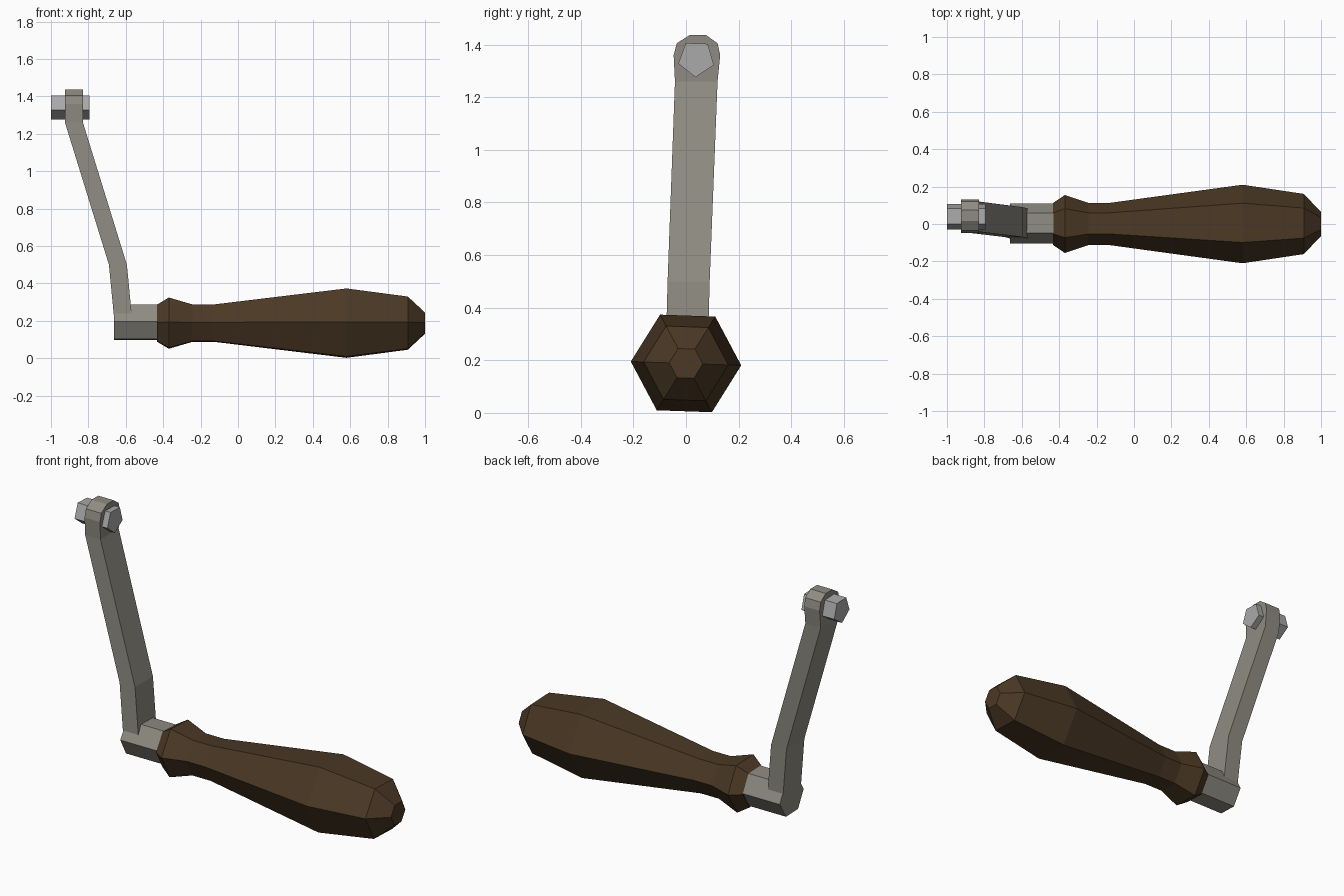
import bpy, bmesh, math

if "Cube" in bpy.data.objects:
    bpy.data.objects.remove(bpy.data.objects["Cube"])


def material(name, rgb):
    m = bpy.data.materials.new(name)
    m.diffuse_color = (*rgb, 1)
    m.use_nodes = True
    m.node_tree.nodes["Principled BSDF"].inputs["Base Color"].default_value = m.diffuse_color
    return m


WOOD = material("dark wood", (0.07, 0.04, 0.018))
STEEL = material("dull steel", (0.27, 0.26, 0.22))
BOLT = material("light steel", (0.40, 0.40, 0.40))


def loft(name, rings, mat):
    """Skin a list of rings with equal point counts and cap both ends."""
    bm = bmesh.new()
    vs = [[bm.verts.new(p) for p in ring] for ring in rings]
    n = len(vs[0])
    for a, b in zip(vs, vs[1:]):
        for i in range(n):
            j = (i + 1) % n
            bm.faces.new((a[i], a[j], b[j], b[i]))
    bm.faces.new(vs[0])
    bm.faces.new(vs[-1])
    bmesh.ops.recalc_face_normals(bm, faces=bm.faces)
    me = bpy.data.meshes.new(name)
    bm.to_mesh(me)
    bm.free()
    me.materials.append(mat)
    ob = bpy.data.objects.new(name, me)
    bpy.context.collection.objects.link(ob)
    return ob


def x_ring(x, r, sides, cy, cz, deg):
    """Regular polygon around the x axis."""
    angles = [math.radians(deg) + math.tau * i / sides for i in range(sides)]
    return [(x, cy + r * math.cos(a), cz + r * math.sin(a)) for a in angles]


# Six-sided turned wooden grip
grip = [(-0.433, 0.112), (-0.37, 0.155), (-0.243, 0.113), (-0.13, 0.113),
        (0.58, 0.21), (0.908, 0.161), (1.0, 0.064)]
loft("grip", [x_ring(x, r, 6, 0, 0.188, -2) for x, r in grip], WOOD)

# Hexagonal steel shank
loft("shank", [x_ring(x, 0.107, 6, 0.003, 0.193, -2) for x in (-0.662, -0.42)], STEEL)

# Bent crank arm with rounded head: z, left y, right y, outer x
rows = [(0.20, -0.078, 0.082, -0.661), (0.50, -0.070, 0.090, -0.690),
        (1.26, -0.042, 0.120, -0.925), (1.36, -0.047, 0.130, -0.925),
        (1.405, -0.035, 0.120, -0.925), (1.437, 0.015, 0.075, -0.925)]
T = 0.096
loft("crank_arm", [[(x, l, z), (x + T, l, z), (x + T, r, z), (x, r, z)]
                   for z, l, r, x in rows], STEEL)

# Five-sided bolt through the arm head
loft("bolt", [x_ring(x, 0.071, 5, 0.039, 1.347, -92) for x in (-1.0, -0.795)], BOLT)
